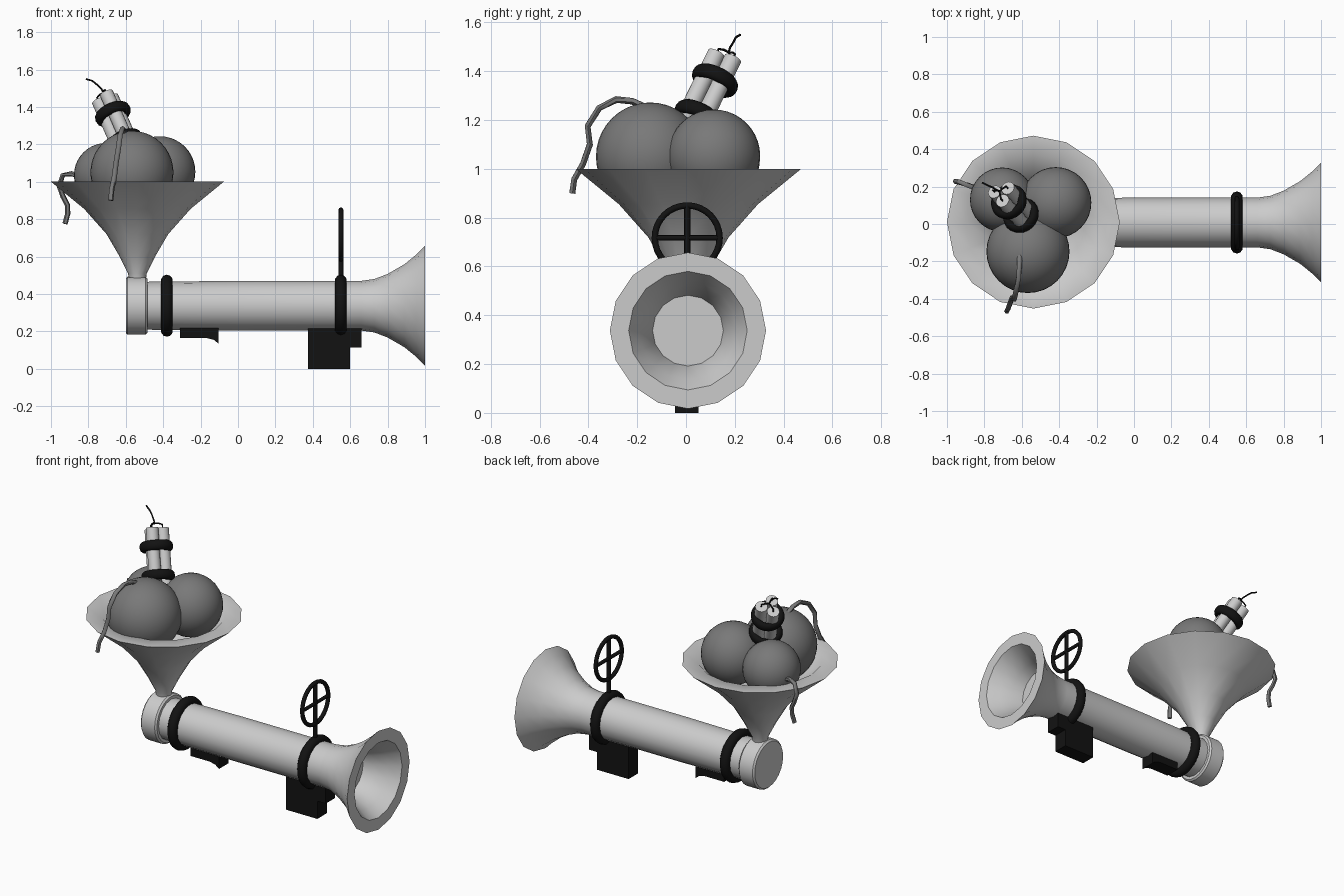
import bpy, bmesh, math
from mathutils import Vector, Matrix

if "Cube" in bpy.data.objects:
    bpy.data.objects.remove(bpy.data.objects["Cube"])


def material(name, v):
    m = bpy.data.materials.new(name)
    m.diffuse_color = (v, v, v, 1)
    m.use_nodes = True
    m.node_tree.nodes["Principled BSDF"].inputs["Base Color"].default_value = m.diffuse_color
    return m


LIGHT = material("light grey", 0.60)
GREY = material("mid grey", 0.19)
BLACK = material("black", 0.006)


def finish(name, bm, mat, smooth=40):
    bmesh.ops.recalc_face_normals(bm, faces=bm.faces)
    me = bpy.data.meshes.new(name)
    bm.to_mesh(me)
    bm.free()
    ob = bpy.data.objects.new(name, me)
    bpy.context.collection.objects.link(ob)
    me.materials.append(mat)
    if smooth:
        bpy.ops.object.select_all(action='DESELECT')
        ob.select_set(True)
        bpy.context.view_layer.objects.active = ob
        bpy.ops.object.shade_smooth_by_angle(angle=math.radians(smooth))
    return ob


def frame(origin, axis):
    """Matrix taking local z to the given axis."""
    return Matrix.Translation(origin) @ Vector(axis).to_track_quat('Z', 'Y').to_matrix().to_4x4()


def lathe(name, profile, origin, axis, mat, n=16, smooth=40):
    """Spin (radius, height) points around an axis and cap both ends."""
    bm = bmesh.new()
    rings = [[bm.verts.new((r * math.cos(2 * math.pi * i / n),
                            r * math.sin(2 * math.pi * i / n), h)) for i in range(n)]
             for r, h in profile]
    for a, b in zip(rings, rings[1:]):
        for i in range(n):
            j = (i + 1) % n
            bm.faces.new((a[i], a[j], b[j], b[i]))
    bm.faces.new(rings[0])
    bm.faces.new(rings[-1])
    bm.transform(frame(origin, axis))
    return finish(name, bm, mat, smooth)


def torus(name, origin, axis, major, minor, mat, n=32, k=10, stretch=1.0):
    bm = bmesh.new()
    grid = []
    for i in range(n):
        a = 2 * math.pi * i / n
        row = []
        for j in range(k):
            b = 2 * math.pi * j / k
            r = major + minor * math.cos(b)
            row.append(bm.verts.new((r * math.cos(a), r * math.sin(a), stretch * minor * math.sin(b))))
        grid.append(row)
    for i in range(n):
        for j in range(k):
            p, q = (i + 1) % n, (j + 1) % k
            bm.faces.new((grid[i][j], grid[p][j], grid[p][q], grid[i][q]))
    bm.transform(frame(origin, axis))
    return finish(name, bm, mat, 60)


def ball(name, centre, r):
    bm = bmesh.new()
    bmesh.ops.create_uvsphere(bm, u_segments=32, v_segments=20, radius=r)
    bm.transform(Matrix.Translation(centre))
    return finish(name, bm, GREY, 60)


def cord(name, pts, radius, mat, sides=6):
    """Sweep a round section along a path."""
    bm = bmesh.new()
    pts = [Vector(p) for p in pts]
    rings = []
    for i, p in enumerate(pts):
        t = (pts[min(i + 1, len(pts) - 1)] - pts[max(i - 1, 0)]).normalized()
        u = t.cross(Vector((0.83, 0.55, 0.1))).normalized()
        w = t.cross(u)
        rings.append([bm.verts.new(p + radius * (u * math.cos(2 * math.pi * k / sides)
                                                 + w * math.sin(2 * math.pi * k / sides)))
                      for k in range(sides)])
    for a, b in zip(rings, rings[1:]):
        for k in range(sides):
            j = (k + 1) % sides
            bm.faces.new((a[k], a[j], b[j], b[k]))
    bm.faces.new(rings[0])
    bm.faces.new(rings[-1])
    return finish(name, bm, mat, 60)


def plate(name, outline, y0, y1, mat):
    """Extrude an (x, z) outline along y."""
    bm = bmesh.new()
    face = bm.faces.new([bm.verts.new((x, y0, z)) for x, z in outline])
    ext = bmesh.ops.extrude_face_region(bm, geom=[face])
    bmesh.ops.translate(bm, vec=(0, y1 - y0, 0),
                        verts=[v for v in ext['geom'] if isinstance(v, bmesh.types.BMVert)])
    return finish(name, bm, mat, 0)


# Barrel with flared, hollow muzzle
Y, Z = 0.008, 0.337
lathe("barrel", [(0.128, -0.50), (0.133, 0.0), (0.133, 0.66), (0.143, 0.73), (0.17, 0.80),
                 (0.222, 0.89), (0.275, 0.955), (0.32, 1.0), (0.243, 1.0), (0.20, 0.93),
                 (0.165, 0.86), (0.145, 0.79)], (0, Y, Z), (1, 0, 0), LIGHT, n=16, smooth=45)
lathe("end_cap", [(0.145, -0.60), (0.155, -0.59), (0.155, -0.495), (0.145, -0.485)],
      (0, Y, Z), (1, 0, 0), LIGHT, n=24)
for name, x in (("rear_band", -0.38), ("front_band", 0.55)):
    torus(name, (x, Y, Z), (1, 0, 0), 0.134, 0.032, BLACK)

# Feed funnel, hollow
lathe("funnel", [(0.045, 0.47), (0.05, 0.51), (0.095, 0.60), (0.165, 0.72), (0.285, 0.855),
                 (0.462, 1.0), (0.365, 1.0), (0.245, 0.88), (0.14, 0.76), (0.07, 0.64)],
      (-0.538, 0.01, 0), (0, 0, 1), LIGHT, n=16, smooth=50)

# Ring sight with crosshair
torus("sight_ring", (0.55, 0.005, 0.717), (1, 0, 0), 0.133, 0.013, BLACK, n=32, k=8)
cord("sight_post", [(0.55, 0.005, 0.47), (0.55, 0.005, 0.85)], 0.013, BLACK, 8)
cord("sight_crossbar", [(0.55, -0.128, 0.717), (0.55, 0.138, 0.717)], 0.011, BLACK, 8)

# Grips under the barrel
plate("front_grip", [(0.375, 0), (0.60, 0), (0.60, 0.115), (0.66, 0.115), (0.66, 0.24), (0.375, 0.24)],
      -0.045, 0.052, BLACK)
plate("rear_grip", [(-0.31, 0.165), (-0.17, 0.165), (-0.13, 0.155), (-0.105, 0.135),
                    (-0.105, 0.24), (-0.31, 0.24)], -0.045, 0.052, BLACK)

# Round shots and their fuses
ball("front_ball", (-0.567, -0.147, 1.05), 0.222)
ball("right_ball", (-0.418, 0.114, 1.053), 0.19)
ball("left_ball", (-0.705, 0.13, 1.035), 0.172)
cord("front_ball_fuse", [(-0.61, -0.17, 1.255), (-0.612, -0.22, 1.277), (-0.617, -0.285, 1.284),
                         (-0.63, -0.355, 1.25), (-0.64, -0.403, 1.175), (-0.652, -0.394, 1.10),
                         (-0.662, -0.422, 1.02), (-0.675, -0.458, 0.957), (-0.68, -0.466, 0.90)],
     0.014, GREY)
cord("left_ball_fuse", [(-0.84, 0.19, 1.025), (-0.89, 0.208, 1.043), (-0.937, 0.225, 1.035), (-0.955, 0.228, 0.975),
                        (-0.935, 0.225, 0.92), (-0.912, 0.22, 0.875), (-0.91, 0.215, 0.83),
                        (-0.925, 0.21, 0.775)], 0.014, GREY)

# Bundle of three sticks with bands and wires
base, top = Vector((-0.585, 0.025, 1.17)), Vector((-0.708, 0.163, 1.452))
axis = (top - base).normalized()
M = frame((0, 0, 0), axis).to_3x3()
knot = top + axis * 0.03
for i in range(3):
    a = math.radians(-60 + 120 * i)
    off = M @ Vector((0.044 * math.cos(a), 0.044 * math.sin(a), 0))
    lathe(f"stick_{i + 1}", [(0.037, 0), (0.037, (top - base).length)], base + off, axis, LIGHT, n=16)
    cord(f"stick_wire_{i + 1}", [top + off, top + off + axis * 0.022, knot + off * 0.5, knot],
         0.005, BLACK)
for name, t in (("lower_band", 0.16), ("upper_band", 0.68)):
    torus(name, base.lerp(top, t), axis, 0.078, 0.022, BLACK, n=24, stretch=1.4)
cord("main_wire", [knot, knot + Vector((-0.012, 0.005, 0.02)), (-0.755, 0.195, 1.52),
                   (-0.78, 0.205, 1.54), (-0.812, 0.222, 1.549)], 0.005, BLACK)
